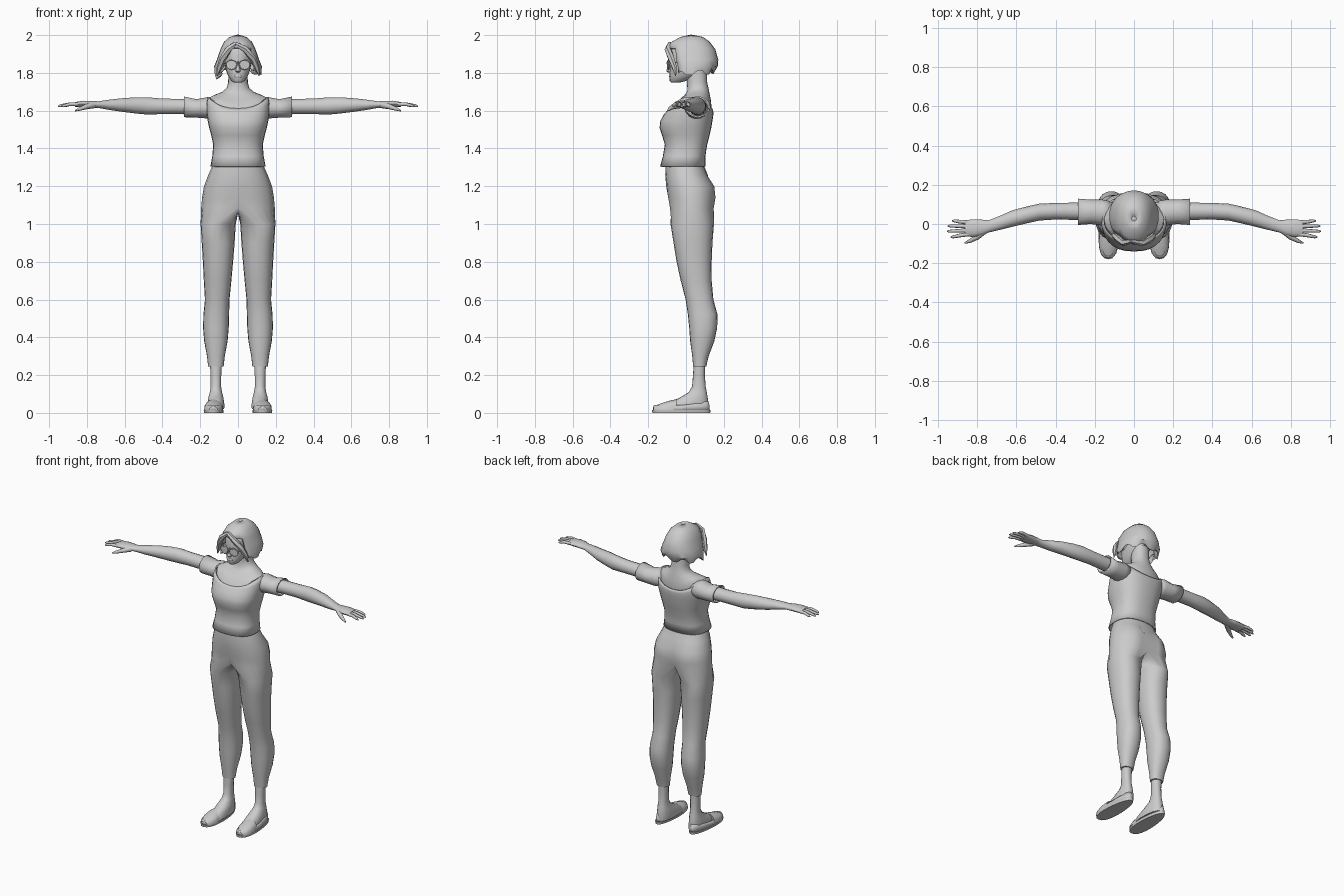
import bpy, bmesh, math
from mathutils import Vector

GREY = bpy.data.materials.new("plain_grey")
GREY.diffuse_color = (0.6, 0.6, 0.6, 1)


def finish(name, bm, mirror=False, merge=False, thick=0, angle=50):
    bmesh.ops.recalc_face_normals(bm, faces=bm.faces)
    me = bpy.data.meshes.new(name)
    bm.to_mesh(me)
    bm.free()
    me.materials.append(GREY)
    for p in me.polygons:
        p.use_smooth = True
    me.set_sharp_from_angle(angle=math.radians(angle))
    ob = bpy.data.objects.new(name, me)
    bpy.context.collection.objects.link(ob)
    if mirror:
        m = ob.modifiers.new("mirror", 'MIRROR')
        m.use_mirror_merge = merge
        m.merge_threshold = 0.0005
    if thick:
        s = ob.modifiers.new("thickness", 'SOLIDIFY')
        s.thickness, s.offset = thick, -1
    return ob


def loft(name, rings, cap=True, skip=None, **kw):
    """Skin a list of equal closed rings."""
    bm = bmesh.new()
    vs = [[bm.verts.new(p) for p in r] for r in rings]
    n = len(rings[0])
    for i in range(len(vs) - 1):
        for j in range(n):
            if skip and skip(i, j):
                continue
            k = (j + 1) % n
            bm.faces.new((vs[i][j], vs[i][k], vs[i + 1][k], vs[i + 1][j]))
    if cap:
        bm.faces.new(vs[0])
        bm.faces.new(vs[-1])
    return finish(name, bm, **kw)


def spow(v, p):
    return math.copysign(abs(v) ** p, v)


def level(z, w, yf, yb, cx=0, n=20, p=0.9):
    """Upright ring; z is a number or (front, side, back) heights."""
    zf, zs, zb = z if isinstance(z, tuple) else (z, z, z)
    pts = []
    for j in range(n):
        a = 2 * math.pi * j / n
        c, s = math.cos(a), math.sin(a)
        zz = zs + ((zf if c > 0 else zb) - zs) * c * c
        pts.append((cx + w * spow(s, p), (yf + yb) / 2 - (yb - yf) / 2 * spow(c, p), zz))
    return pts


def across(x, yc, zc, ry, rz, n=14, p=1.0):
    """Ring facing along x."""
    A = [2 * math.pi * j / n for j in range(n)]
    return [(x, yc + ry * spow(math.cos(a), p), zc + rz * spow(math.sin(a), p)) for a in A]


def tube(name, path, radii, n=8, **kw):
    rings = []
    for i, p in enumerate(path):
        d = Vector(path[min(i + 1, len(path) - 1)]) - Vector(path[max(i - 1, 0)])
        q = d.to_track_quat('Z', 'Y')
        rings.append([Vector(p) + q @ Vector((radii[i] * math.cos(2 * math.pi * k / n),
                     radii[i] * math.sin(2 * math.pi * k / n), 0)) for k in range(n)])
    return loft(name, rings, **kw)


# trousers: half hips that split into one leg, then mirrored
bm = bmesh.new()
hips = [(1.31, .135, -.108, .095), (1.26, .157, -.11, .115), (1.2, .18, -.105, .155),
        (1.14, .19, -.1, .162), (1.085, .195, -.09, .152)]
legs = [(1.0, .105, .093, -.082, .148), (.9, .105, .087, -.066, .14), (.8, .106, .08, -.05, .136),
        (.7, .108, .073, -.028, .136), (.6, .11, .065, -.002, .145), (.52, .115, .068, .01, .167),
        (.45, .117, .068, .017, .165), (.38, .117, .062, .022, .15), (.3, .117, .047, .033, .12),
        (.245, .117, .041, .038, .107)]
rows = []
for i, (z, w, yf, yb) in enumerate(hips):
    r = level(z, w, yf, yb, n=20)[:11]
    r[0] = (0, r[0][1] + (.012 if i > 2 else 0), z)
    r[10] = (0, r[10][1] - (.03 if i > 1 else 0), z)
    if i == len(hips) - 1:
        r += [(0, .12 - .2 * k / 10, 1.085 - .03 * math.sin(math.pi * k / 10)) for k in range(1, 10)]
    rows.append([bm.verts.new(p) for p in r])
for z, cx, w, yf, yb in legs:
    rows.append([bm.verts.new(p) for p in level(z, w, yf, yb, cx)])
for a, b in zip(rows, rows[1:]):
    closed = len(a) == 20
    for j in range(20 if closed else 10):
        k = (j + 1) % 20
        bm.faces.new((a[j], a[k], b[k], b[j]))
bm.faces.new(rows[-1])
finish("trousers", bm, mirror=True, merge=True)

# shirt body with scooped neckline
loft("shirt", [level(*r, n=28, p=.82) for r in [
    (1.305, .146, -.137, .103), (1.36, .136, -.122, .103), (1.42, .131, -.112, .112),
    (1.47, .142, -.127, .125), (1.51, .153, -.14, .134), (1.545, .16, -.136, .14),
    ((1.58, 1.59, 1.57), .166, -.117, .144), ((1.6, 1.64, 1.59), .168, -.1, .145),
    ((1.612, 1.672, 1.605), .16, -.09, .143)]], cap=False, thick=.008)

# flared short sleeves
loft("sleeve", [across(*r) for r in [
    (.11, .055, 1.615, .06, .052), (.16, .058, 1.615, .066, .058), (.22, .062, 1.612, .062, .05),
    (.285, .062, 1.62, .067, .056)]], cap=False, mirror=True, thick=.008)

# upper chest, shoulders and neck
loft("neck_and_shoulders", [level(*r, n=24) for r in [
    ((1.57, 1.62, 1.57), .15, -.1, .132), ((1.615, 1.67, 1.61), .152, -.083, .136),
    ((1.65, 1.685, 1.655), .12, -.045, .132), ((1.68, 1.7, 1.69), .082, -.01, .125),
    ((1.705, 1.72, 1.715), .06, .008, .12), (1.75, .052, .005, .112), (1.83, .05, 0, .11)]])

# arms
loft("arm", [across(*r) for r in [
    (.11, .06, 1.618, .045, .045), (.2, .062, 1.618, .047, .045), (.3, .065, 1.622, .044, .041),
    (.4, .065, 1.623, .042, .042), (.48, .061, 1.625, .043, .047), (.54, .048, 1.628, .043, .044),
    (.62, .028, 1.63, .042, .036), (.68, .007, 1.631, .036, .028), (.74, -.012, 1.632, .031, .018),
    (.775, -.018, 1.634, .04, .018), (.82, -.021, 1.635, .045, .018), (.862, -.022, 1.633, .041, .013)]],
    mirror=True)

# fingers and thumb
for i, (y, tip, yt) in enumerate([(.008, .928, .016), (-.012, .95, -.01), (-.032, .953, -.037), (-.052, .935, -.066)]):
    tube(f"finger_{i + 1}", [(.845, y, 1.634), (.89, (y + yt) / 2, 1.634), (tip - .012, yt, 1.626), (tip, yt, 1.622)],
         [.011, .0095, .0075, .003], mirror=True)
tube("thumb", [(.765, -.035, 1.63), (.8, -.067, 1.622), (.835, -.086, 1.61), (.862, -.097, 1.6)],
     [.018, .014, .01, .004], mirror=True)

# ankles and feet
loft("foot", [level(z, w, yf, yb, .117, 14) for z, w, yf, yb in [
    (.28, .033, .042, .102), (.2, .029, .037, .1), (.14, .028, .032, .104), (.11, .033, .015, .11),
    (.08, .041, -.035, .115), (.045, .046, -.11, .12), (.02, .045, -.13, .12)]], mirror=True)


# flat shoes: low wall around the foot, toe cap, sole
def sole_ring(z, grow):
    pts = []
    for j in range(24):
        a = 2 * math.pi * j / 24
        y = -.025 - (.153 + grow) * math.cos(a)
        w = .05 + .008 * math.cos(a) + grow
        pts.append((.128 + .05 * -(y + .025) * .4 + w * spow(math.sin(a), .8), y, z))
    return pts


loft("shoe_sole", [sole_ring(0, 0), sole_ring(.014, .002)], mirror=True)
walls = [sole_ring(.012, -.002), sole_ring(.03, -.003), sole_ring(.045, -.009)]
walls[2] = [(x, y, .042 + .022 * max(0, y) / .128) for x, y, z in walls[2]]
walls[1] = [(x, y, .028 if y < 0 else .035) for x, y, z in walls[1]]
loft("shoe_wall", walls, cap=False, mirror=True, thick=.005)
toe = []
for y, w, h in [(-.172, .022, .034), (-.15, .04, .044), (-.115, .049, .056), (-.08, .05, .066), (-.05, .047, .072)]:
    cx = .128 - (y + .025) * .02
    toe.append([(cx + w * math.cos(math.pi * k / 10), y, .014 + (h - .014) * math.sin(math.pi * k / 10) ** .7)
                for k in range(11)])
loft("shoe_toe", toe, mirror=True)

# head
loft("head", [level(*r, n=20) for r in [
    (1.748, .02, -.078, -.035), (1.757, .035, -.086, 0), (1.785, .053, -.088, .06),
    (1.815, .064, -.085, .095), (1.85, .071, -.083, .12), (1.9, .075, -.086, .135),
    (1.945, .065, -.07, .12), (1.975, .035, -.03, .08)]])
loft("nose", [level(*r, n=8) for r in [
    (1.802, .007, -.095, -.07), (1.81, .014, -.105, -.07), (1.83, .009, -.097, -.07),
    (1.86, .006, -.088, -.07)]])
loft("lips", [across(x, -.084, 1.782, .006 * s, .009 * s, 8) for x, s in
              [(-.022, .2), (-.01, .9), (0, 1), (.01, .9), (.022, .2)]])

# bob haircut, open at the face, with ragged tips
N = 28
hair = [level(*r, n=N) for r in [
    (2.0, .012, .015, .04), (1.99, .045, -.03, .09), (1.965, .073, -.075, .125),
    ((1.938, 1.925, 1.925), .093, -.1, .155), (1.87, .112, -.098, .171),
    (1.835, .126, -.088, .168), ((1.77, 1.795, 1.8), .125, -.08, .145)]]
hair[6] = [(x, y, z + (.016 if j % 4 < 2 else -.006) - (.02 if x < -.06 and y < 0 else 0))
           for j, (x, y, z) in enumerate(hair[6])]
hair.append([(x * .8, .035 + (y - .035) * .8, z + .015) for x, y, z in hair[6]])
bm_hair = loft("hair", hair, cap=False, thick=.012, angle=40,
               skip=lambda i, j: i >= 3 and (j < 4 or j >= N - 4))
loft("hair_crown", [hair[0], level(2.002, .004, .025, .032, n=N)])
# swept fringe locks
for name, s in (("fringe_right", -1), ("fringe_left", 1)):
    tube(name, [(-.015, -.085, 1.955), (s * .045 - .005, -.096, 1.925), (s * .08, -.078, 1.875),
                (s * .1, -.06, 1.825), (s * .112, -.055, 1.785)], [.012, .018, .018, .014, .003], n=6)

# glasses: lenses, rims, bridge and temples
for_lens = [(.034 + .028 * math.cos(a), .024 * math.sin(a)) for a in
            [2 * math.pi * k / 16 for k in range(16)]]
loft("lens", [[(x, y + x * .15, 1.843 + z) for x, z in for_lens] for y in (-.1, -.094)], mirror=True)
rim = [(x, -.099 + x * .15, 1.843 + z) for x, z in for_lens]
tube("glasses_rim", rim + rim[:1], [.0035] * 17, n=6, mirror=True)
tube("glasses_bridge", [(-.008, -.1, 1.85), (0, -.102, 1.853), (.008, -.1, 1.85)], [.003] * 3, n=6)
tube("glasses_temple", [(.06, -.09, 1.852), (.074, -.075, 1.854), (.078, .05, 1.855)], [.0035] * 3, n=6,
     mirror=True)
